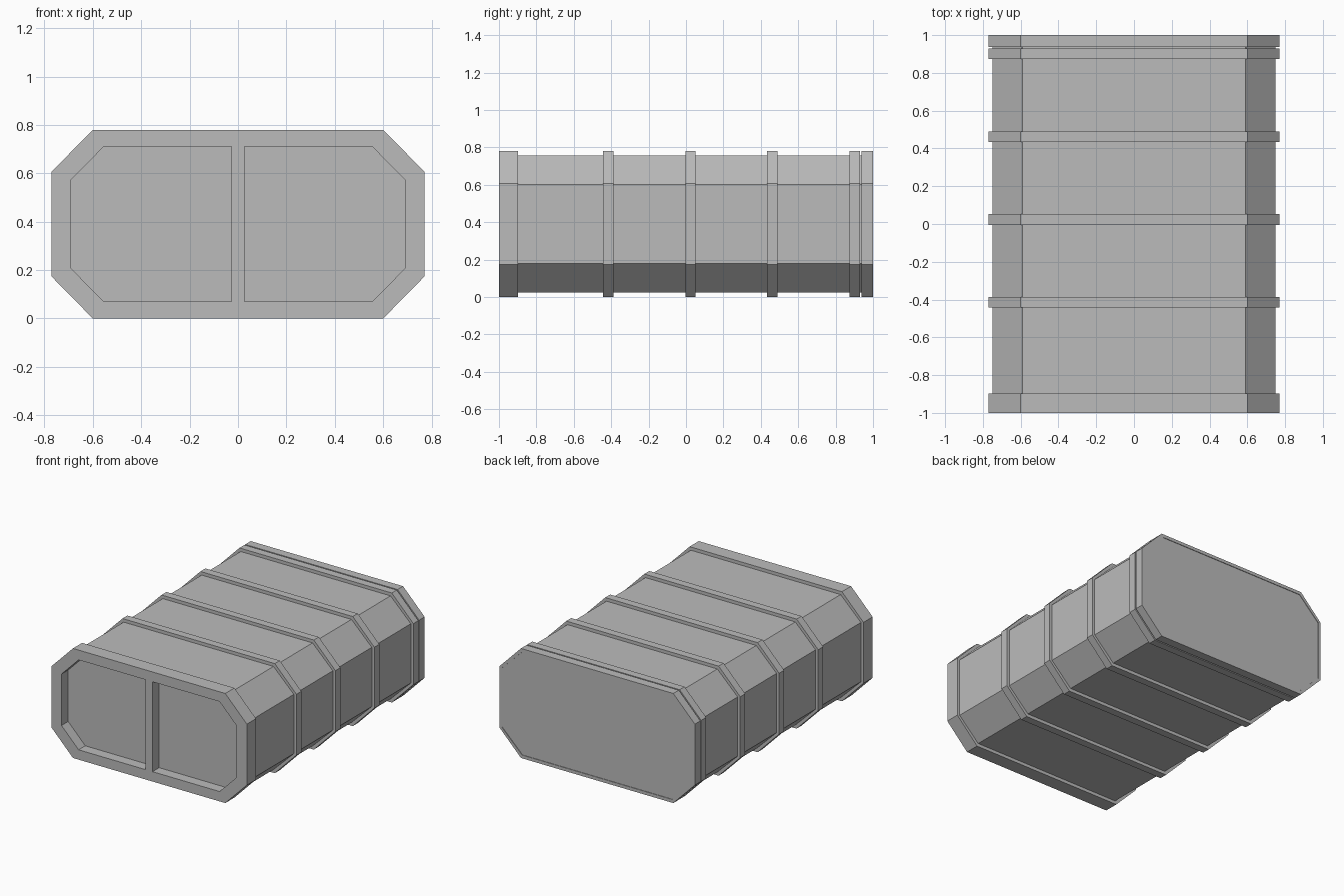
import bpy
import bmesh

cube = bpy.data.objects.get("Cube")
if cube:
    bpy.data.objects.remove(cube, do_unlink=True)

grey = bpy.data.materials.new("light_grey")
grey.use_nodes = True
colour = (0.5, 0.5, 0.5, 1)
grey.diffuse_color = colour
grey.node_tree.nodes["Principled BSDF"].inputs["Base Color"].default_value = colour

MID_Z = 0.39


def octagon(half_width, half_height, cut_x, cut_z):
    """Chamfered rectangle as x, z points, centred on the mid height."""
    w, h, cx, cz = half_width, half_height, half_width - cut_x, half_height - cut_z
    return [(x, MID_Z + z) for x, z in (
        (cx, -h), (w, -cz), (w, cz), (cx, h),
        (-cx, h), (-w, cz), (-w, -cz), (-cx, -h))]


def prism(name, profile, y0, y1):
    """Extrude an x, z profile from y0 to y1."""
    bm = bmesh.new()
    face = bm.faces.new([bm.verts.new((x, y0, z)) for x, z in profile])
    result = bmesh.ops.extrude_face_region(bm, geom=[face], use_keep_orig=True)
    moved = [v for v in result["geom"] if isinstance(v, bmesh.types.BMVert)]
    bmesh.ops.translate(bm, verts=moved, vec=(0, y1 - y0, 0))
    bmesh.ops.recalc_face_normals(bm, faces=bm.faces)
    mesh = bpy.data.meshes.new(name)
    bm.to_mesh(mesh)
    bm.free()
    mesh.materials.append(grey)
    obj = bpy.data.objects.new(name, mesh)
    bpy.context.collection.objects.link(obj)
    return obj


def cut(target, cutter):
    """Subtract a hidden helper from a part."""
    mod = target.modifiers.new(cutter.name, "BOOLEAN")
    mod.operation = "DIFFERENCE"
    mod.solver = "EXACT"
    mod.object = cutter
    cutter.hide_render = True
    cutter.display_type = "WIRE"
    cutter.hide_set(True)


body_profile = octagon(0.75, 0.367, 0.16, 0.156)
band_profile = octagon(0.77, 0.39, 0.17, 0.173)

# Main shell and raised bands
prism("body", body_profile, -0.91, 0.95)
for i, y in enumerate((-0.443, -0.004, 0.434, 0.873)):
    prism(f"band_{i + 1}", band_profile, y, y + 0.056)

# Back end with a very shallow lip
back = prism("back_end", band_profile, 0.938, 1.0)
cut(back, prism("back_lip_cutter", body_profile, 0.996, 1.1))

# Front end with two pockets either side of a divider
front = prism("front_end", band_profile, -1.0, -0.897)
pocket = [p for p in octagon(0.69, 0.32, 0.135, 0.137) if p[0] > 0]
pocket = [(0.027, MID_Z - 0.32)] + pocket + [(0.027, MID_Z + 0.32)]
for side, name in ((1, "left"), (-1, "right")):
    profile = [(side * x, z) for x, z in pocket]
    cut(front, prism(f"{name}_pocket_cutter", profile, -1.1, -0.925))
